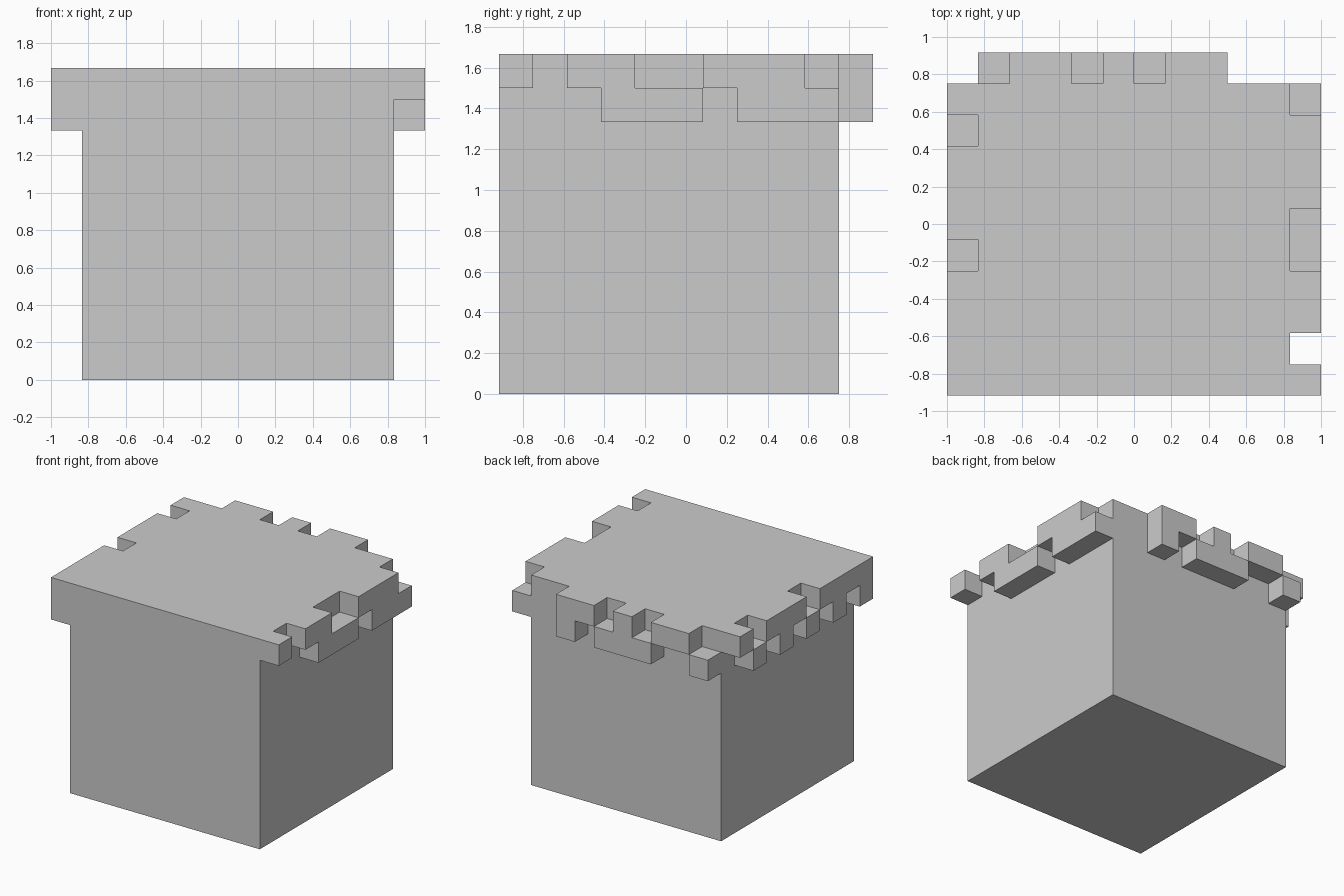
import bpy, bmesh
from mathutils import Vector

if "Cube" in bpy.data.objects:
    bpy.data.objects.remove(bpy.data.objects["Cube"])

V = 1 / 6                             # edge of one cube cell
N = 10                                # the body is N x N x N cells
ORIGIN = Vector((-5 * V, -5.5 * V, 0))

# Overhanging cells per side: (level, pattern). Sides run front to back, back runs left to right
RIGHT = {9: "1011001110", 8: "0001110111"}
LEFT = {9: "1111011101", 8: "1010101010"}
BACK = {9: "0110101100", 8: "1001110100"}

# Solid body
cells = {(x, y, z) for x in range(N) for y in range(N) for z in range(N)}


def add_fringe(rows, place):
    for level, pattern in rows.items():
        for i, on in enumerate(pattern):
            if on == "1":
                cells.add((*place(i), level))


# Ragged overhang around the top edge
add_fringe(RIGHT, lambda i: (N, i))
add_fringe(LEFT, lambda i: (-1, i))
add_fringe(BACK, lambda i: (i, N))

# Skin: one quad for every exposed cell side
bm = bmesh.new()
verts = {}


def corner(p):
    if p not in verts:
        verts[p] = bm.verts.new(ORIGIN + Vector(p) * V)
    return verts[p]


for c in cells:
    for axis in range(3):
        for side in (0, 1):
            n = list(c)
            n[axis] += 2 * side - 1
            if tuple(n) in cells:
                continue
            u, w = (axis + 1) % 3, (axis + 2) % 3
            loop = []
            for du, dw in ((0, 0), (1, 0), (1, 1), (0, 1)):
                p = list(c)
                p[axis] += side
                p[u] += du
                p[w] += dw
                loop.append(corner(tuple(p)))
            bm.faces.new(loop if side else loop[::-1])

# Merge coplanar quads into large flat faces
bmesh.ops.dissolve_limit(bm, angle_limit=0.01, verts=bm.verts[:], edges=bm.edges[:])

mesh = bpy.data.meshes.new("block_with_overhang")
bm.to_mesh(mesh)
bm.free()
bpy.context.collection.objects.link(bpy.data.objects.new("block_with_overhang", mesh))
